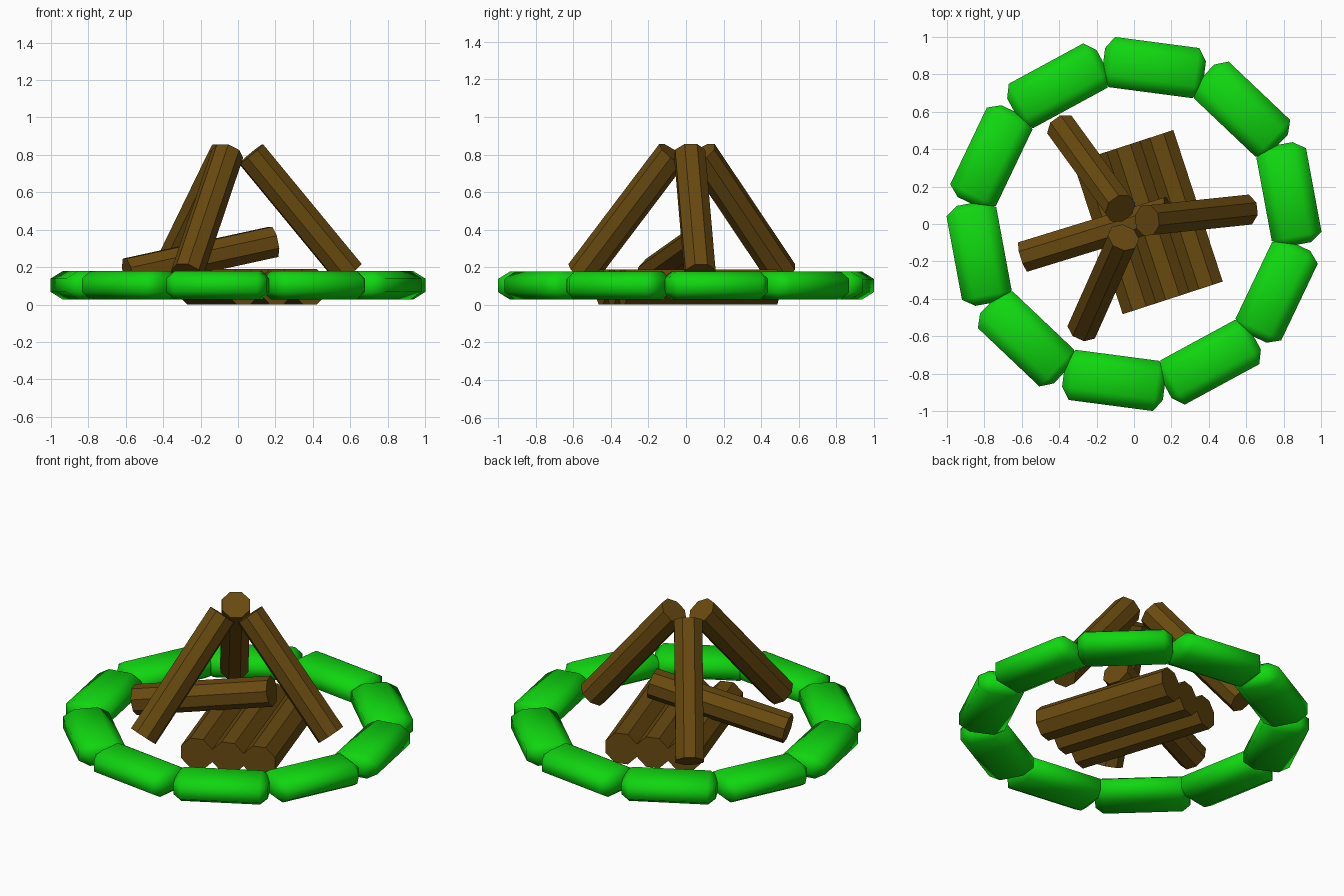
import bpy, bmesh, math
from mathutils import Matrix, Vector

cube = bpy.data.objects.get("Cube")
if cube:
    bpy.data.objects.remove(cube, do_unlink=True)


def material(name, color):
    m = bpy.data.materials.new(name)
    m.use_nodes = True
    m.diffuse_color = color
    bsdf = next(n for n in m.node_tree.nodes if n.type == 'BSDF_PRINCIPLED')
    bsdf.inputs["Base Color"].default_value = color
    return m


wood = material("brown wood", (0.14, 0.068, 0.005, 1))
green = material("bright green", (0.005, 0.68, 0.005, 1))


def add(name, mesh):
    ob = bpy.data.objects.new(name, mesh)
    bpy.context.collection.objects.link(ob)
    return ob


def log(name, start, end, radius):
    """Eight-sided log between two points, with a flat side facing up."""
    start, end = Vector(start), Vector(end)
    axis = end - start
    bm = bmesh.new()
    bmesh.ops.create_cone(bm, cap_ends=True, segments=8, radius1=radius,
                          radius2=radius, depth=axis.length,
                          matrix=Matrix.Rotation(math.pi / 8, 4, 'Z'))
    bm.transform(axis.to_track_quat('Z', 'Y').to_matrix().to_4x4())
    mesh = bpy.data.meshes.new(name)
    bm.to_mesh(mesh)
    bm.free()
    mesh.materials.append(wood)
    add(name, mesh).location = (start + end) / 2


# Ring of soft-edged stones sharing one mesh
bm = bmesh.new()
bmesh.ops.create_cube(bm, size=1, matrix=Matrix.Diagonal((0.208, 0.604, 0.188, 1)))
bmesh.ops.bevel(bm, geom=bm.edges[:], offset=0.05, segments=1,
                affect='EDGES', profile=0.5)
bmesh.ops.scale(bm, verts=bm.verts[:], vec=(1.3, 0.9, 0.8))
bmesh.ops.translate(bm, verts=bm.verts[:], vec=(0.843, 0.004, 0.103))
for f in bm.faces:
    f.smooth = True
stone = bpy.data.meshes.new("ring_stone")
bm.to_mesh(stone)
bm.free()
stone.materials.append(green)
for i in range(10):
    add(f"ring_stone_{i + 1}", stone).rotation_euler.z = math.radians(10.5 + 36 * i)

# Three leaning logs meeting at the top
for i in range(3):
    a = math.radians(6 + 120 * i)
    out = Vector((math.cos(a), math.sin(a), 0))
    base = Vector((-0.02, 0.01, 0))
    log(f"leaning_log_{i + 1}", base + out * 0.62 + Vector((0, 0, 0.165)),
        base + out * 0.09 + Vector((0, 0, 0.805)), 0.087)

# Three logs lying side by side on the ground
along = Vector((-0.31, 0.951, 0))
side = Vector((0.951, 0.31, 0))
for i in (-1, 0, 1):
    c = Vector((0.075, 0.01, 0.095)) + side * 0.187 * i
    log(f"ground_log_{i + 2}", c - along * 0.426, c + along * 0.426, 0.102)

# One log propped on the pile
log("propped_log", (-0.59, -0.175, 0.165), (0.19, 0.065, 0.335), 0.089)
